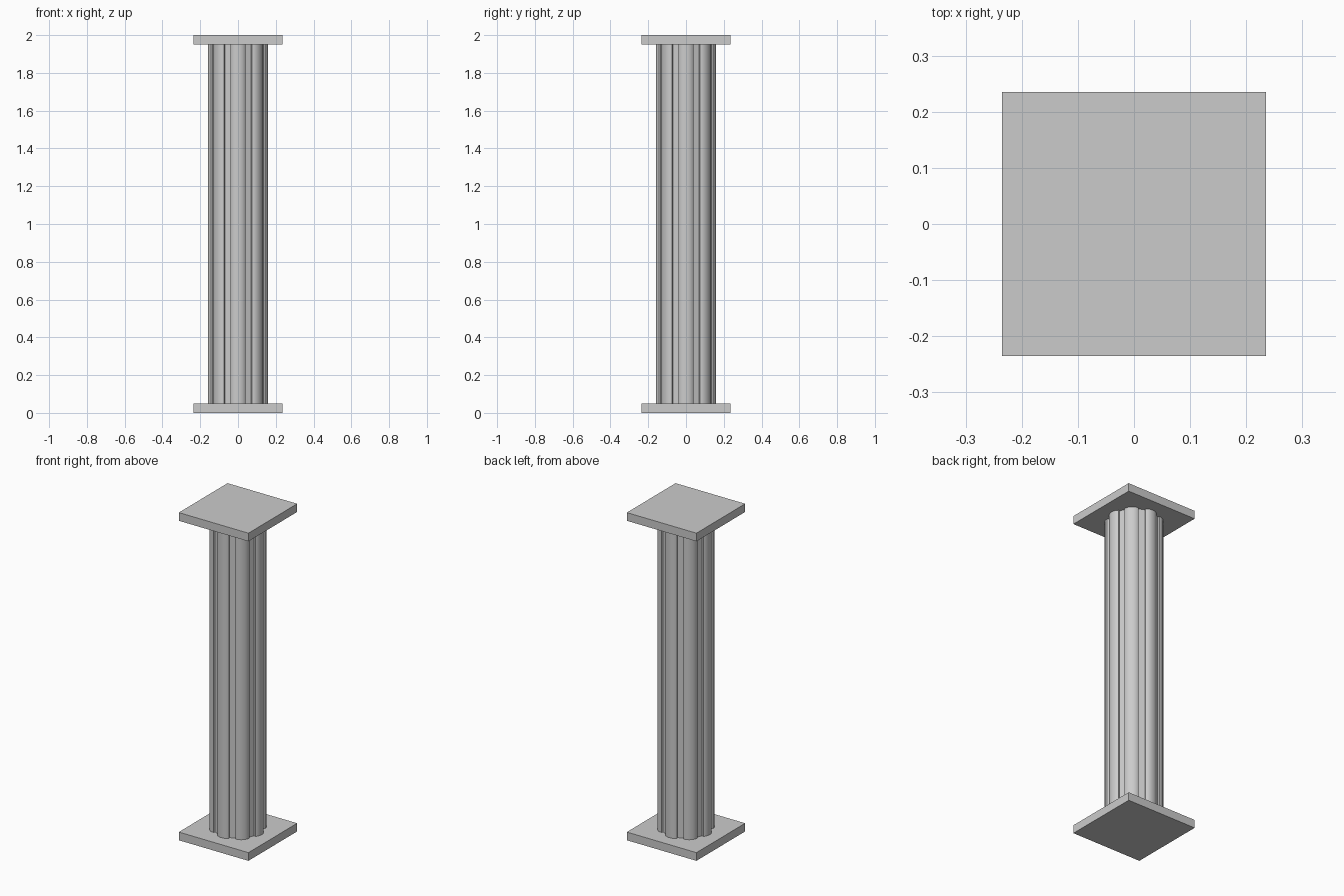
import bpy, bmesh
from math import sin, cos, radians

if "Cube" in bpy.data.objects:
    bpy.data.objects.remove(bpy.data.objects["Cube"])


def prism(name, points, z0, z1):
    """Closed upright prism from a 2D outline."""
    bm = bmesh.new()
    face = bm.faces.new([bm.verts.new((x, y, z0)) for x, y in points])
    top = bmesh.ops.extrude_face_region(bm, geom=[face])["geom"]
    bmesh.ops.translate(bm, vec=(0, 0, z1 - z0),
                        verts=[v for v in top if isinstance(v, bmesh.types.BMVert)])
    bmesh.ops.recalc_face_normals(bm, faces=bm.faces)
    mesh = bpy.data.meshes.new(name)
    bm.to_mesh(mesh)
    bm.free()
    obj = bpy.data.objects.new(name, mesh)
    bpy.context.collection.objects.link(obj)
    return obj


# Square base and top slabs
H = 0.235
square = [(-H, -H), (H, -H), (H, H), (-H, H)]
prism("base_slab", square, 0, 0.05)
prism("top_slab", square, 1.95, 2.0)

# Shaft: eight rounded ribs, with narrow recessed channels between them
rib = [(-15, 0.139), (-15, 0.149), (-12, 0.154), (-8, 0.158), (-3, 0.16),
       (3, 0.16), (8, 0.158), (12, 0.154), (15, 0.149), (15, 0.139)]
outline = [(r * cos(radians(45 * i + a)), r * sin(radians(45 * i + a)))
           for i in range(8) for a, r in rib]
shaft = prism("fluted_shaft", outline, 0.05, 1.95)

bpy.context.view_layer.objects.active = shaft
shaft.select_set(True)
bpy.ops.object.shade_smooth_by_angle(angle=radians(30))
